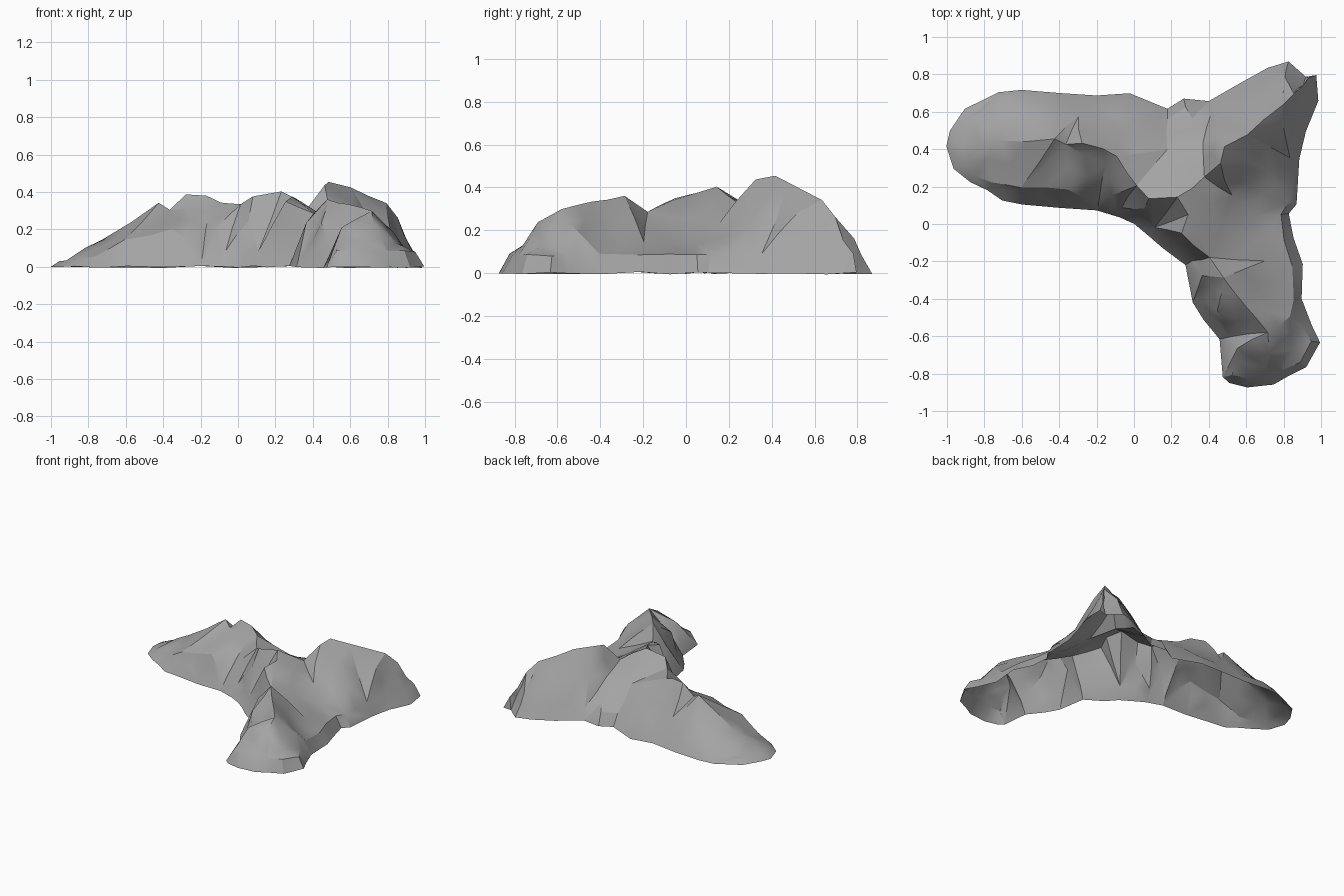
import bpy
import bmesh
import math
import random
from mathutils import Vector
from mathutils.geometry import delaunay_2d_cdt

random.seed(4)
UNIT = 0.01  # all survey points below are in hundredths

if "Cube" in bpy.data.objects:
    bpy.data.objects.remove(bpy.data.objects["Cube"])

# Foot of the mountains, counter-clockwise from the western tip
foot = [(-100, 42), (-96, 30), (-88, 22), (-78, 18), (-70, 13), (-60, 10),
        (-40, 9), (-20, 7), (-8, 4), (0, 0), (8, -6), (15, -13), (27, -22),
        (31, -42), (37, -51), (46, -62), (48, -82), (51, -85), (60, -87),
        (75, -86), (82, -82), (92, -77), (100, -63), (95, -54), (90, -40),
        (90, -22), (85, -8), (83, 5), (87, 10), (88, 35), (92, 50), (98, 66),
        (98, 80), (92, 79), (82, 87), (72, 84), (57, 76), (40, 66), (27, 67),
        (18, 61), (-2, 70), (-20, 69), (-40, 70), (-60, 72), (-72, 70),
        (-90, 61), (-99, 50)]

# Crest lines of the three arms, which meet at the central summit
summit = (23, 14, 40)
west_crest = [summit, (8, 14, 38), (1, 20, 33), (-9, 36, 34), (-17, 40, 38),
              (-28, 43, 39), (-37, 42, 31), (-43, 45, 34), (-72, 44, 15),
              (-92, 42, 4)]
north_crest = [summit, (38, 25, 32), (46, 32, 44), (49, 41, 46), (60, 48, 42),
               (79, 63, 34), (85, 70, 26), (90, 73, 15)]
south_crest = [summit, (29, 5, 38), (26, -5, 35), (40, -18, 29),
               (48, -29, 36), (60, -44, 33), (72, -58, 30), (72, -69, 24),
               (70, -77, 13)]

# Shoulders and gullies on the slopes between crest and foot
west_slopes = [(-60, 20, 14), (-35, 18, 20), (-12, 15, 20), (5, 8, 24),
               (-27, 37, 31), (-15, 33, 30), (-60, 60, 13), (-30, 58, 19),
               (0, 52, 19), (18, 40, 25)]
south_slopes = [(36, -27, 23), (45, -46, 23), (55, -66, 21), (70, -20, 15),
                (83, -50, 18), (84, -68, 13)]
north_slopes = [(52, 15, 23), (66, 5, 13), (37, 43, 25), (31, 57, 13),
                (64, 64, 24), (81, 78, 16), (80, 52, 28), (72, 28, 20)]


class Survey:
    """Collects terrain points and the lines that must stay edges."""

    def __init__(self):
        self.points, self.lines, self.index = [], [], {}

    def add(self, point):
        if point not in self.index:
            self.index[point] = len(self.points)
            self.points.append(Vector(point) * UNIT)
        return self.index[point]

    def add_line(self, path, closed=False):
        ids = [self.add(p) for p in path]
        self.lines += list(zip(ids, ids[1:]))
        if closed:
            self.lines.append((ids[-1], ids[0]))


def steep_foot(outline, inset):
    """Points just inside the outline, raised so the slopes start steeply."""
    ring = []
    for i, point in enumerate(outline):
        along = Vector(outline[(i + 1) % len(outline)]) - Vector(outline[i - 1])
        inward = Vector((-along.y, along.x)).normalized()
        x, y = Vector(point) + inward * inset
        # The western tip runs out gently
        steepness = min(1.7, 0.5 + (point[0] + 100) / 40)
        ring.append((x, y, inset * steepness))
    return ring


def build_terrain(survey):
    """Triangulate the surveyed points into an open-bottomed surface."""
    flat = [p.to_2d() for p in survey.points]
    verts, _, faces, origins, _, _ = delaunay_2d_cdt(
        flat, survey.lines, [], 1, 0.0001)
    bm = bmesh.new()
    for co, source in zip(verts, origins):
        height = survey.points[source[0]].z if source else 0.2
        bm.verts.new((co.x, co.y, height))
    bm.verts.ensure_lookup_table()
    for face in faces:
        bm.faces.new([bm.verts[i] for i in face])
    return bm


def roughen(bm, longest, amount):
    """Split the long slope edges and shift the new points a little."""
    old = set(bm.verts)
    long_edges = [e for e in bm.edges
                  if e.calc_length() > longest
                  and min(v.co.z for v in e.verts) > 0.03]
    bmesh.ops.subdivide_edges(bm, edges=long_edges, cuts=1)
    bmesh.ops.triangulate(bm, faces=bm.faces[:])
    for v in bm.verts:
        if v not in old:
            v.co += Vector([random.uniform(-amount, amount) for _ in range(3)])


survey = Survey()
survey.add_line([(x, y, 0) for x, y in foot], closed=True)
for crest in (west_crest, north_crest, south_crest):
    survey.add_line(crest)
for point in steep_foot(foot, 5) + west_slopes + south_slopes + north_slopes:
    survey.add(point)

bm = build_terrain(survey)
roughen(bm, 0.18, 0.006)
bm.normal_update()
for face in bm.faces:
    if face.normal.z < 0:
        face.normal_flip()

mesh = bpy.data.meshes.new("mountain_range")
bm.to_mesh(mesh)
bm.free()
mountain_range = bpy.data.objects.new("mountain_range", mesh)
bpy.context.collection.objects.link(mountain_range)

# One plain stone colour
stone = bpy.data.materials.new("grey_stone")
stone.use_nodes = True
grey = (0.37, 0.37, 0.37, 1)
stone.diffuse_color = grey
for node in stone.node_tree.nodes:
    if node.type == "BSDF_PRINCIPLED":
        node.inputs["Base Color"].default_value = grey
mesh.materials.append(stone)

# Soft facets with crisp crests
bpy.ops.object.select_all(action="DESELECT")
mountain_range.select_set(True)
bpy.context.view_layer.objects.active = mountain_range
bpy.ops.object.shade_smooth_by_angle(angle=math.radians(30))
